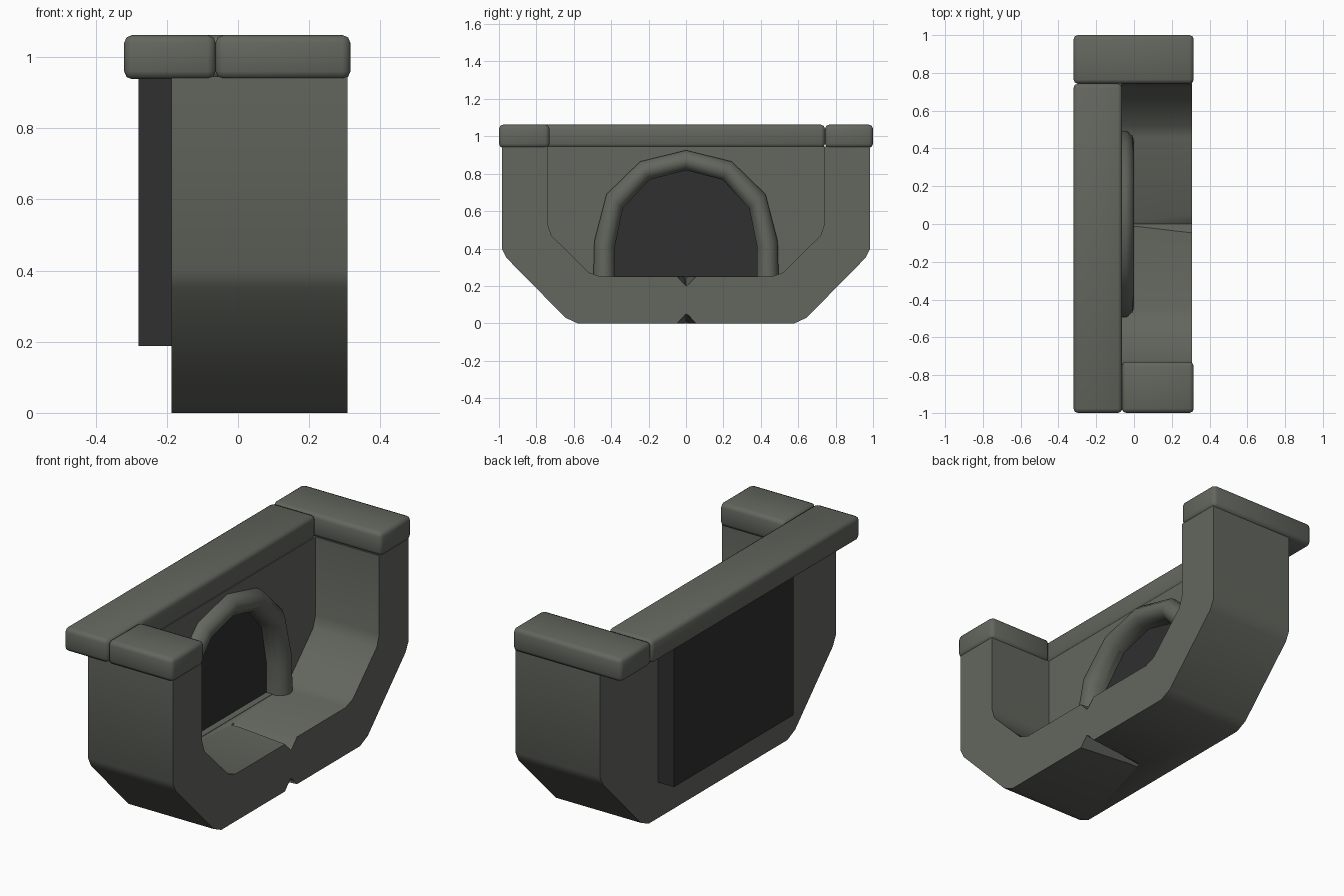
import bpy, bmesh, math

if "Cube" in bpy.data.objects:
    bpy.data.objects.remove(bpy.data.objects["Cube"])


def material(name, rgb):
    m = bpy.data.materials.new(name)
    m.diffuse_color = (*rgb, 1)
    m.use_nodes = True
    m.node_tree.nodes["Principled BSDF"].inputs["Base Color"].default_value = m.diffuse_color
    return m


STONE = material("grey_green_stone", (0.125, 0.133, 0.112))
DARK = material("dark_opening", (0.029, 0.029, 0.029))


def loft(name, sections, mat, closed=True):
    """Join equal-length rings of points; cap both ends."""
    bm = bmesh.new()
    rings = [[bm.verts.new(p) for p in s] for s in sections]
    n = len(rings[0])
    for a, b in zip(rings, rings[1:]):
        for i in range(n):
            j = (i + 1) % n
            bm.faces.new((a[i], a[j], b[j], b[i]))
    bm.faces.new(rings[0])
    bm.faces.new(rings[-1])
    bmesh.ops.recalc_face_normals(bm, faces=bm.faces)
    me = bpy.data.meshes.new(name)
    bm.to_mesh(me)
    bm.free()
    me.materials.append(mat)
    ob = bpy.data.objects.new(name, me)
    bpy.context.collection.objects.link(ob)
    return ob


def prism(name, profile, x0, x1, mat=STONE):
    return loft(name, [[(x, y, z) for y, z in profile] for x in (x0, x1)], mat)


def mirrored(half):
    """Mirror a right-hand half profile (y, z) over y = 0."""
    return half + [(-y, z) for y, z in reversed(half) if y > 1e-6]


def activate(ob):
    bpy.ops.object.select_all(action='DESELECT')
    ob.select_set(True)
    bpy.context.view_layer.objects.active = ob


def smooth(ob, deg=35):
    activate(ob)
    bpy.ops.object.shade_smooth_by_angle(angle=math.radians(deg))


def cut(ob, cutter):
    activate(ob)
    mod = ob.modifiers.new("cut", 'BOOLEAN')
    mod.operation = 'DIFFERENCE'
    mod.solver = 'EXACT'
    mod.object = cutter
    bpy.ops.object.modifier_apply(modifier=mod.name)
    bpy.data.objects.remove(cutter)


# Basin: outer trough shape, hollowed towards +x, leaving a wall at -x
OUTER = mirrored([(0.985, 0.945), (0.985, 0.40), (0.96, 0.35), (0.645, 0.03), (0.58, 0)])
INNER = mirrored([(0.74, 1.2), (0.74, 0.53), (0.72, 0.47), (0.52, 0.272), (0.46, 0.25)])
basin = prism("basin", OUTER, -0.187, 0.308)
cut(basin, prism("hollow_cutter", INNER, -0.065, 0.5))

# Arched recess in the wall
ARCH_OUT = [(0.495, 0.25), (0.49, 0.44), (0.425, 0.69), (0.245, 0.865), (0, 0.925)]
ARCH_IN = [(0.38, 0.25), (0.38, 0.41), (0.338, 0.615), (0.195, 0.768), (0, 0.818)]
recess = [(y, max(z, 0.252)) for y, z in ARCH_IN]
cut(basin, prism("arch_cutter", mirrored(recess), -0.10, -0.02))


# Tapering V notches in the floor and the underside
def notch(z0, s):
    def tri(x, d):
        return [(x, -0.05 - 0.05, z0 - s * 0.05), (x, 0.05 + 0.05, z0 - s * 0.05), (x, 0, z0 + s * d)]
    cut(basin, loft("notch_cutter", [tri(-0.03, 0.008), tri(0.36, 0.057)], STONE))


notch(0.25, -1)
notch(0.0, 1)

# Back of the recess is dark
basin.data.materials.clear()
basin.data.materials.append(STONE)
basin.data.materials.append(DARK)
for p in basin.data.polygons:
    p.material_index = int(p.normal.x > 0.9 and abs(p.center.x + 0.10) < 0.01)
smooth(basin)

# Rounded arch surround: (inner-to-outer fraction, x) cross-section
SECTION = [(0, -0.10), (0, -0.04), (0.25, -0.008), (0.5, 0.0), (0.75, -0.008), (1, -0.04), (1, -0.10)]
rings = []
for (yi, zi), (yo, zo) in zip(mirrored(ARCH_IN), mirrored(ARCH_OUT)):
    rings.append([(x, yi + (yo - yi) * t, zi + (zo - zi) * t) for t, x in SECTION])
smooth(loft("arch_surround", rings, STONE), 45)


# Boxes
def box(name, x0, x1, y0, y1, z0, z1, mat):
    return prism(name, [(y0, z0), (y1, z0), (y1, z1), (y0, z1)], x0, x1, mat)


# Dark chamber behind the wall
box("back_chamber", -0.28, -0.18, -0.5, 0.5, 0.188, 0.945, DARK)

# Coping stones along the rim
for name, x0, x1, y0, y1 in (
        ("wall_coping", -0.32, -0.063, -1.0, 0.743),
        ("front_coping", -0.063, 0.316, -1.0, -0.73),
        ("rear_coping", -0.32, 0.316, 0.743, 1.0)):
    ob = box(name, x0, x1, y0, y1, 0.938, 1.062, STONE)
    activate(ob)
    bev = ob.modifiers.new("bevel", 'BEVEL')
    bev.width = 0.022
    bev.segments = 2
    bpy.ops.object.modifier_apply(modifier=bev.name)
    smooth(ob, 50)
